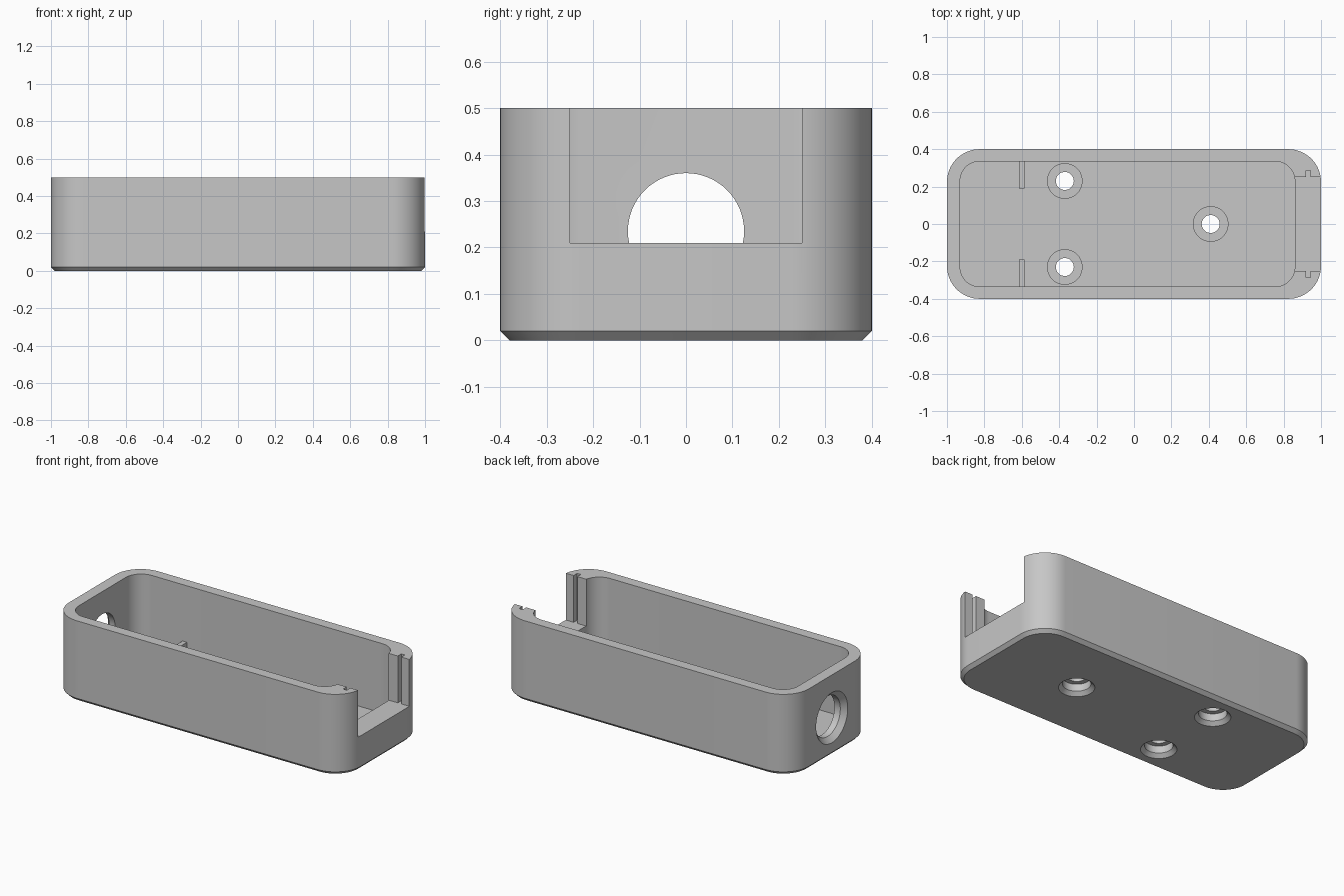
import bpy
import bmesh
from math import cos, sin, pi, radians
from mathutils import Matrix

cube = bpy.data.objects.get("Cube")
if cube:
    bpy.data.objects.remove(cube, do_unlink=True)

grey = bpy.data.materials.new("Matte grey")
grey.use_nodes = True
COLOUR = (0.57, 0.57, 0.57, 1)
grey.diffuse_color = COLOUR
grey.node_tree.nodes["Principled BSDF"].inputs["Base Color"].default_value = COLOUR


def make(name, bm):
    bmesh.ops.recalc_face_normals(bm, faces=bm.faces)
    mesh = bpy.data.meshes.new(name)
    bm.to_mesh(mesh)
    bm.free()
    mesh.materials.append(grey)
    obj = bpy.data.objects.new(name, mesh)
    bpy.context.collection.objects.link(obj)
    return obj


def loft(name, rings, matrix=Matrix()):
    """Skin a stack of closed rings and cap both ends."""
    bm = bmesh.new()
    loops = [[bm.verts.new(matrix @ Matrix.Translation(p).translation) for p in ring]
             for ring in rings]
    n = len(loops[0])
    for low, high in zip(loops, loops[1:]):
        for i in range(n):
            j = (i + 1) % n
            bm.faces.new((low[i], low[j], high[j], high[i]))
    bm.faces.new(loops[0][::-1])
    bm.faces.new(loops[-1])
    return make(name, bm)


def rounded_ring(x0, x1, y0, y1, r, z, steps=16):
    corners = ((x1 - r, y1 - r), (x0 + r, y1 - r), (x0 + r, y0 + r), (x1 - r, y0 + r))
    return [(cx + r * cos((k + s / steps) * pi / 2), cy + r * sin((k + s / steps) * pi / 2), z)
            for k, (cx, cy) in enumerate(corners) for s in range(steps + 1)]


def lathe(name, profile, matrix, sides=48):
    rings = [[(r * cos(2 * pi * i / sides), r * sin(2 * pi * i / sides), z)
              for i in range(sides)] for r, z in profile]
    return loft(name, rings, matrix)


def box(name, x0, x1, y0, y1, z0, z1):
    return loft(name, [[(x0, y0, z), (x1, y0, z), (x1, y1, z), (x0, y1, z)]
                       for z in (z0, z1)])


def combine(target, tool, operation="DIFFERENCE"):
    mod = target.modifiers.new(tool.name, "BOOLEAN")
    mod.operation = operation
    mod.solver = "EXACT"
    mod.object = tool
    with bpy.context.temp_override(object=target, active_object=target):
        bpy.ops.object.modifier_apply(modifier=mod.name)
    bpy.data.objects.remove(tool, do_unlink=True)


HEIGHT, FLOOR, SILL = 0.5, 0.07, 0.21
CHAMFER, RADIUS = 0.02, 0.175
TOP = HEIGHT + 0.1

# Outer body with a chamfered foot
shell = loft("case_shell", [
    rounded_ring(-1 + c, 1 - c, -0.4 + c, 0.4 - c, RADIUS - c, z)
    for z, c in ((0, CHAMFER), (CHAMFER, 0), (HEIGHT, 0))])

# Hollow interior
combine(shell, loft("cavity", [
    rounded_ring(-0.93, 0.86, -0.335, 0.335, 0.105, z) for z in (FLOOR, TOP)]))

# Low bosses on the floor, with stepped screw holes from below
for x, y in ((-0.37, 0.23), (-0.37, -0.23), (0.41, 0)):
    place = Matrix.Translation((x, y, 0))
    combine(shell, lathe("boss", [(0.095, 0.04), (0.095, 0.1)], place), "UNION")
    combine(shell, lathe("screw_hole", [(0.12, -0.02), (0.1, 0), (0.078, 0.022),
                                        (0.078, 0.066), (0.048, 0.066), (0.048, 0.2)], place))

# Open end with a panel slot in each cheek
combine(shell, box("end_opening", 0.8, 1.1, -0.25, 0.25, SILL, TOP))
for side in (-1, 1):
    y0, y1 = sorted((side * 0.2, side * 0.285))
    combine(shell, box("panel_slot", 0.92, 0.945, y0, y1, SILL, TOP))

# Chamfered round port in the closed end
port_place = Matrix.Translation((-1, 0, 0.235)) @ Matrix.Rotation(radians(90), 4, "Y")
combine(shell, lathe("port", [(0.175, -0.02), (0.155, 0), (0.125, 0.03), (0.125, 0.15)],
                     port_place, 64))

# Short ribs on the side walls
ribs = []
for side, label in ((-1, "right"), (1, "left")):
    y0, y1 = sorted((side * 0.19, side * 0.345))
    ribs.append(box("rib_" + label, -0.615, -0.585, y0, y1, 0.05, 0.15))

# Smooth the rounded walls, keep the edges crisp
bpy.ops.object.select_all(action="DESELECT")
for obj in [shell] + ribs:
    obj.select_set(True)
bpy.context.view_layer.objects.active = shell
bpy.ops.object.shade_smooth_by_angle(angle=radians(30))
